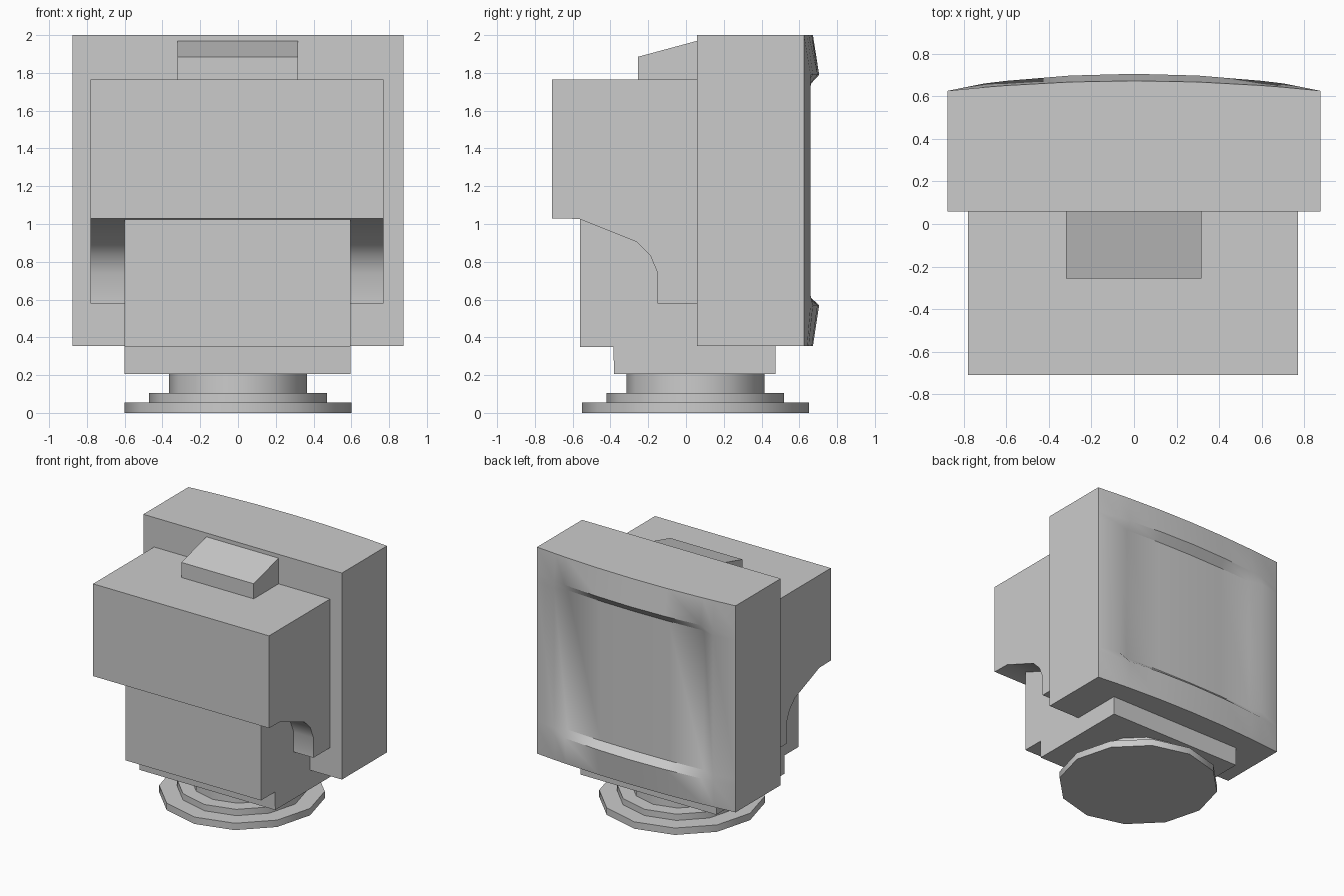
import bpy
import bmesh
import math
from mathutils import Matrix

cube = bpy.data.objects.get("Cube")
if cube:
    bpy.data.objects.remove(cube, do_unlink=True)

GREY = (0.6, 0.6, 0.6, 1.0)
grey = bpy.data.materials.new("plain grey")
grey.use_nodes = True
grey.diffuse_color = GREY
grey.node_tree.nodes["Principled BSDF"].inputs["Base Color"].default_value = GREY


def finish(name, bm, smooth=False):
    """Turn a bmesh into a named object, optionally smooth with sharp edges."""
    bmesh.ops.recalc_face_normals(bm, faces=bm.faces)
    mesh = bpy.data.meshes.new(name)
    bm.to_mesh(mesh)
    bm.free()
    mesh.materials.append(grey)
    obj = bpy.data.objects.new(name, mesh)
    bpy.context.collection.objects.link(obj)
    if smooth:
        bpy.ops.object.select_all(action='DESELECT')
        obj.select_set(True)
        bpy.context.view_layer.objects.active = obj
        bpy.ops.object.shade_smooth_by_angle(angle=math.radians(35))
    return obj


def extrude_profile(name, profile, x0, x1, smooth=False):
    """Sweep a (y, z) outline across x."""
    bm = bmesh.new()
    face = bm.faces.new([bm.verts.new((x0, y, z)) for y, z in profile])
    swept = bmesh.ops.extrude_face_region(bm, geom=[face])["geom"]
    verts = [g for g in swept if isinstance(g, bmesh.types.BMVert)]
    bmesh.ops.translate(bm, verts=verts, vec=(x1 - x0, 0, 0))
    return finish(name, bm, smooth)


def disc(name, radius, z0, z1):
    bm = bmesh.new()
    bmesh.ops.create_cone(bm, cap_ends=True, segments=12, radius1=radius,
                          radius2=radius, depth=z1 - z0,
                          matrix=Matrix.Translation((0, 0.05, (z0 + z1) / 2)))
    return finish(name, bm, True)


def screen_panel():
    """Deep slab whose back bows out to a ridge around a recessed screen."""
    half = [0.3, 0.6, 0.7, 0.875]
    xs = [-x for x in reversed(half)] + [0] + half
    zs = [0.355, 0.57, 0.62, 1.73, 1.79, 2.0]
    bulge = [(0.672, 0.061), (0.705, 0.092), (0.65, 0.055)]  # rim, ridge, screen
    bm = bmesh.new()
    rows = []
    for j, z in enumerate(zs):
        row = []
        for i, x in enumerate(xs):
            ring = min(i, len(xs) - 1 - i, j, len(zs) - 1 - j)
            peak, curve = bulge[ring]
            row.append(bm.verts.new((x, peak - curve * x * x, z)))
        rows.append(row)
    for low, high in zip(rows, rows[1:]):
        for i in range(len(xs) - 1):
            bm.faces.new((low[i], low[i + 1], high[i + 1], high[i]))
    # Sides and flat front
    rim = [e for e in bm.edges if e.is_boundary]
    swept = bmesh.ops.extrude_edge_only(bm, edges=rim)["geom"]
    for v in swept:
        if isinstance(v, bmesh.types.BMVert):
            v.co.y = 0.058
    front = [e for e in swept if isinstance(e, bmesh.types.BMEdge)]
    bmesh.ops.contextual_create(bm, geom=front)
    return finish("screen_panel", bm, True)


screen_panel()

# Front housing with curved cut-outs under its overhanging sides
extrude_profile("front_housing", [
    (-0.71, 1.765), (-0.71, 1.03), (-0.565, 1.027), (-0.26, 0.905),
    (-0.19, 0.835), (-0.15, 0.74), (-0.15, 0.58), (0.06, 0.58), (0.06, 1.765),
], -0.78, 0.77, True)

# Sloped block on top of the housing
extrude_profile("top_wedge", [
    (-0.255, 1.76), (0.06, 1.76), (0.06, 1.97), (-0.255, 1.885),
], -0.32, 0.317)

# Lower body, stepped down to the neck block
extrude_profile("lower_body", [
    (-0.56, 1.025), (-0.56, 0.35), (-0.385, 0.35), (-0.38, 0.205),
    (0.475, 0.205), (0.475, 0.36), (0.06, 0.36), (0.06, 1.025),
], -0.6, 0.595)

# Stacked round foot
disc("base_neck", 0.365, 0.105, 0.205)
disc("base_step", 0.47, 0.055, 0.105)
disc("base_plate", 0.6, 0.0, 0.055)
